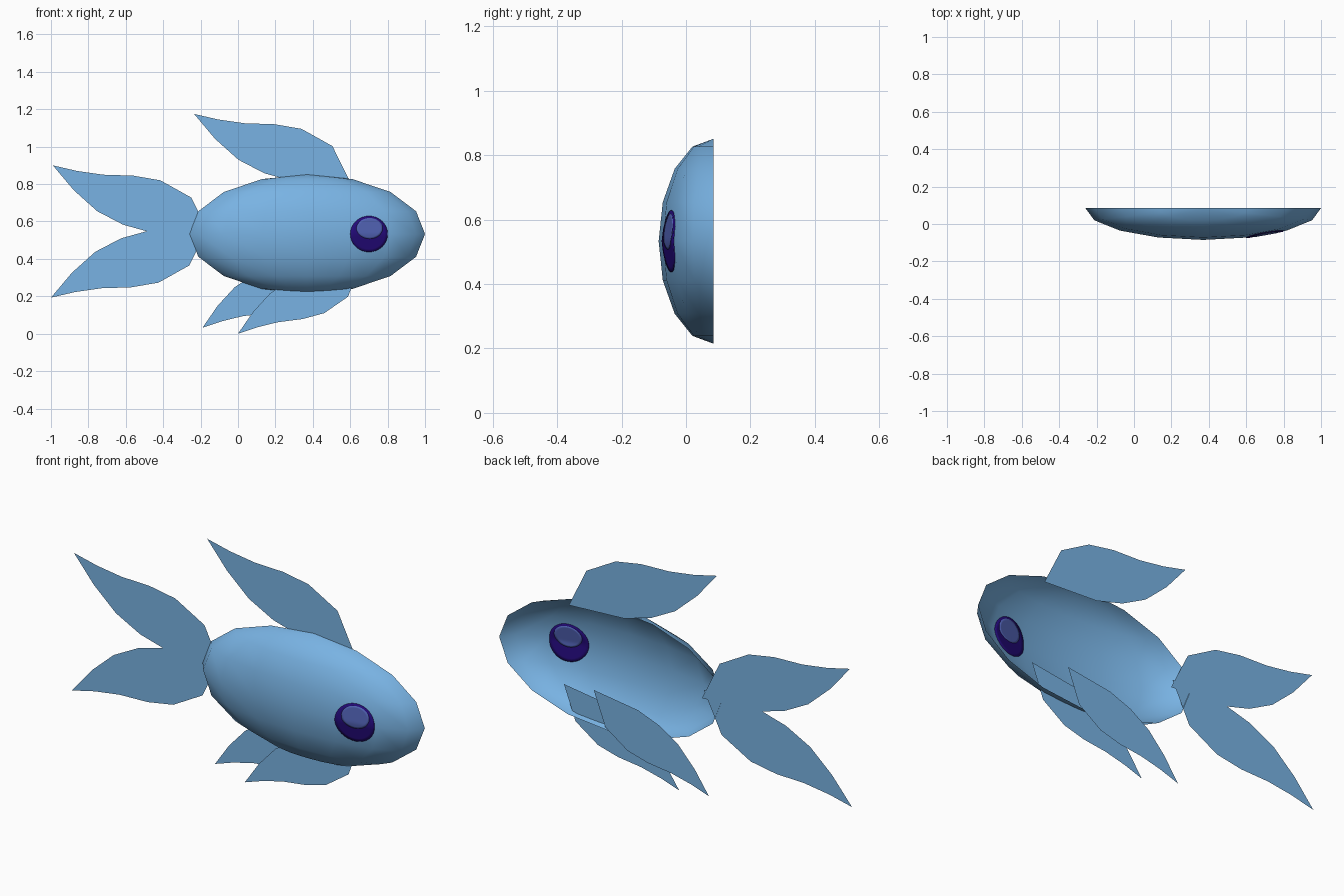
import bpy, bmesh
from math import sin, cos, pi, radians
from mathutils import Vector, Matrix
from mathutils.bvhtree import BVHTree

cube = bpy.data.objects.get("Cube")
if cube:
    bpy.data.objects.remove(cube)


def material(name, rgb):
    mat = bpy.data.materials.new(name)
    mat.use_nodes = True
    color = (*rgb, 1)
    mat.diffuse_color = color
    mat.node_tree.nodes["Principled BSDF"].inputs["Base Color"].default_value = color
    return mat


BLUE = material("fish blue", (0.19, 0.45, 0.77))
PURPLE = material("eye purple", (0.017, 0.003, 0.19))
GLINT = material("eye glint blue", (0.08, 0.12, 0.45))
BACK = 0.085  # plane of the open back


def finish(name, bm, mat, smooth=False):
    mesh = bpy.data.meshes.new(name)
    bm.to_mesh(mesh)
    bm.free()
    mesh.materials.append(mat)
    for poly in mesh.polygons:
        poly.use_smooth = smooth
    obj = bpy.data.objects.new(name, mesh)
    bpy.context.collection.objects.link(obj)
    return obj


# Body: flattened half ellipsoid shell, open at the back
bm = bmesh.new()
bmesh.ops.create_uvsphere(bm, u_segments=16, v_segments=8, radius=1)
rear = [v for v in bm.verts if v.co.y > 0.01]
bmesh.ops.delete(bm, geom=rear, context='VERTS')
bmesh.ops.transform(bm, verts=bm.verts, matrix=Matrix.Translation((0.37, BACK, 0.533))
                    @ Matrix.Diagonal((0.63, 0.17, 0.318, 1)))
surface = BVHTree.FromBMesh(bm)
finish("body", bm, BLUE, smooth=True)


# Eye: thin plates that follow the body shell and show on both sides
def eye_plate(name, x, z, rx, rz, thickness, mat, rings=6, sides=32):
    bm = bmesh.new()

    def on_body(px, pz):
        hit = surface.ray_cast(Vector((px, -1, pz)), Vector((0, 1, 0)))[0]
        return bm.verts.new(hit)

    center = on_body(x, z)
    loops = []
    for r in range(1, rings + 1):
        loops.append([on_body(x + rx * r / rings * cos(2 * pi * i / sides),
                              z + rz * r / rings * sin(2 * pi * i / sides))
                      for i in range(sides)])
    for i in range(sides):
        j = (i + 1) % sides
        bm.faces.new((center, loops[0][i], loops[0][j]))
        for a, b in zip(loops, loops[1:]):
            bm.faces.new((a[i], b[i], b[j], a[j]))
    obj = finish(name, bm, mat, smooth=True)
    solid = obj.modifiers.new("plate", 'SOLIDIFY')
    solid.thickness = thickness
    solid.offset = 0


eye_plate("eye", 0.70, 0.533, 0.10, 0.096, 0.006, PURPLE)
eye_plate("eye_glint", 0.703, 0.563, 0.07, 0.055, 0.0095, GLINT)

# Fins: one leaf outline, measured from the pointed tip
LEAF = [(0, 0), (0.13, -0.03), (0.27, -0.05), (0.43, -0.055), (0.575, -0.08),
        (0.74, -0.172), (0.84, -0.375), (0.53, -0.36), (0.375, -0.317),
        (0.237, -0.245), (0.112, -0.133)]


def fin(name, tip_x, tip_z, y=BACK, scale=1.0, angle=0.0, flip=1):
    bm = bmesh.new()
    turn = Matrix.Rotation(radians(angle), 2)
    verts = []
    for point in LEAF:
        p = turn @ Vector(point) * scale
        verts.append(bm.verts.new((tip_x + p.x, y, tip_z + flip * p.y)))
    face = bm.faces.new(verts)
    face.normal_update()
    if face.normal.y > 0:
        face.normal_flip()
    finish(name, bm, BLUE)


fin("dorsal_fin", -0.235, 1.175)
fin("tail_fin_upper", -0.99, 0.90)
fin("tail_fin_lower", -1.0, 0.193, y=BACK - 0.002, flip=-1)
fin("belly_fin_front", 0.0, 0.0, y=0.055, scale=0.817, angle=-5.5, flip=-1)
fin("belly_fin_rear", -0.19, 0.032, scale=0.817, angle=-5.5, flip=-1)
